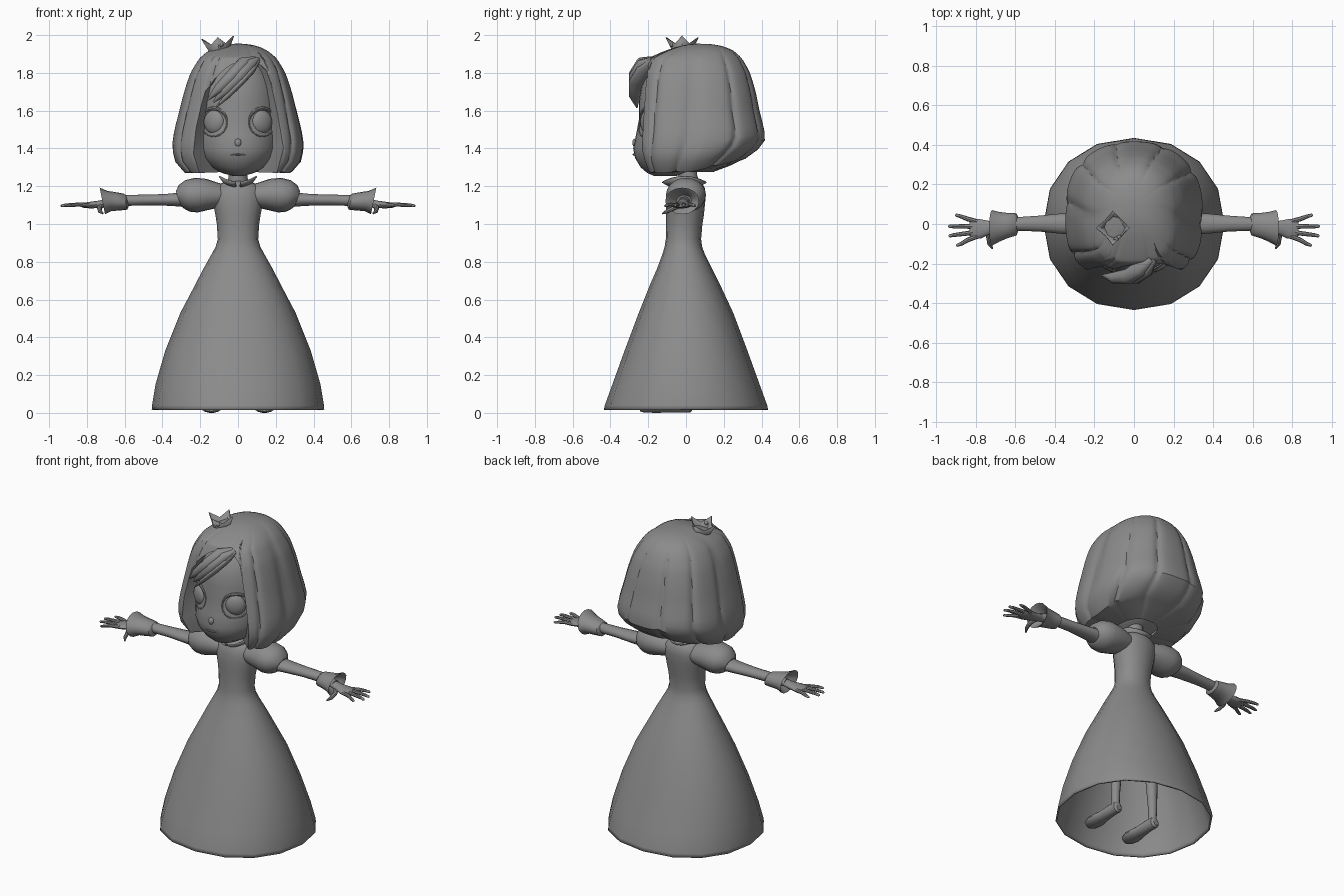
import bpy, bmesh, math
from mathutils import Vector, Matrix

if "Cube" in bpy.data.objects:
    bpy.data.objects.remove(bpy.data.objects["Cube"])

grey = bpy.data.materials.new("plain_grey")
grey.diffuse_color = (0.26, 0.26, 0.26, 1)
grey.use_nodes = True
grey.node_tree.nodes["Principled BSDF"].inputs["Base Color"].default_value = grey.diffuse_color


def finish(name, bm, angle=40, solid=0):
    bmesh.ops.recalc_face_normals(bm, faces=bm.faces)
    me = bpy.data.meshes.new(name)
    bm.to_mesh(me)
    bm.free()
    ob = bpy.data.objects.new(name, me)
    bpy.context.collection.objects.link(ob)
    me.materials.append(grey)
    bpy.ops.object.select_all(action='DESELECT')
    ob.select_set(True)
    bpy.context.view_layer.objects.active = ob
    bpy.ops.object.shade_smooth_by_angle(angle=math.radians(angle))
    if solid:
        mod = ob.modifiers.new("thickness", 'SOLIDIFY')
        mod.thickness, mod.offset = solid, -1
    return ob


def skin(rings, caps=(True, True), closed=True):
    """Join rings of points into a tube of quads."""
    bm = bmesh.new()
    vs = [[bm.verts.new(p) for p in r] for r in rings]
    n = len(rings[0])
    for r, q in zip(vs, vs[1:]):
        for i in range(n if closed else n - 1):
            j = (i + 1) % n
            bm.faces.new((r[i], r[j], q[j], q[i]))
    for cap, r in zip(caps, (vs[0], vs[-1])):
        if cap:
            bm.faces.new(r)
    return bm


def section(a, hx, yf, yb, e=2.0):
    """Point on an oval; angle a runs from the front toward +x."""
    s, c = math.sin(a), math.cos(a)
    x = hx * math.copysign(abs(s) ** (2 / e), s)
    y = (yf + yb) / 2 - (yb - yf) / 2 * math.copysign(abs(c) ** (2 / e), c)
    return x, y


def loft(rows, n, caps, e=2.0):
    return skin([[(*section(math.tau * i / n, hx, yf, yb, e), z) for i in range(n)]
                 for z, hx, yf, yb in rows], caps)


def tube(name, pts, n=12, up=(0, 0, 1), axis=None, caps=(True, True), angle=40):
    """Sweep ovals along points (x, y, z, side radius, up radius)."""
    P = [Vector(p[:3]) for p in pts]
    rings = []
    for k, p in enumerate(pts):
        t = Vector(axis) if axis else P[min(k + 1, len(P) - 1)] - P[max(k - 1, 0)]
        side = t.cross(Vector(up)).normalized()
        u = side.cross(t).normalized()
        rings.append([P[k] + side * p[3] * math.cos(math.tau * i / n)
                      + u * p[4] * math.sin(math.tau * i / n) for i in range(n)])
    return finish(name, skin(rings, caps), angle)


def ball(name, loc, size, rot=0, seg=20):
    bm = bmesh.new()
    bmesh.ops.create_uvsphere(bm, u_segments=seg, v_segments=seg // 2 + 2, radius=1)
    bm.transform(Matrix.Translation(loc) @ Matrix.Rotation(rot, 4, 'Z') @ Matrix.Diagonal((*size, 1)))
    return finish(name, bm, 60)


def smooth(lo, hi, v):
    t = min(1, max(0, (v - lo) / (hi - lo)))
    return t * t * (3 - 2 * t)


# Dress: bodice and bell skirt in one open shell
dress = [(1.228, .05, -.04, .06), (1.215, .09, -.075, .085), (1.19, .125, -.09, .1),
         (1.15, .14, -.1, .105), (1.1, .13, -.105, .1), (1.05, .12, -.105, .095),
         (1.0, .112, -.105, .087), (.92, .107, -.107, .08), (.88, .118, -.113, .085),
         (.84, .14, -.125, .1), (.76, .185, -.155, .14), (.68, .226, -.19, .18),
         (.53, .305, -.25, .25), (.33, .385, -.325, .325), (.15, .437, -.39, .39),
         (.04, .455, -.43, .43), (.017, .457, -.435, .435)]
finish("dress", loft(dress, 16, (True, False), 2.15), 40, .01)

# Head and neck
head = [(1.255, .03, -.17, -.05), (1.27, .085, -.205, 0), (1.30, .14, -.24, .07),
        (1.35, .19, -.27, .13), (1.40, .212, -.28, .17), (1.47, .223, -.265, .2),
        (1.55, .226, -.25, .22), (1.65, .222, -.25, .23), (1.73, .21, -.235, .22),
        (1.80, .18, -.205, .2), (1.86, .13, -.15, .16), (1.895, .06, -.07, .1)]
finish("head", loft(head, 32, (True, True)), 60)
tube("neck", [(0, .02, 1.19, .06, .06), (0, .01, 1.25, .05, .05), (0, 0, 1.36, .05, .05)], up=(0, -1, 0))


def face_y(x, z):
    """Front of the head at a given place."""
    for r, q in zip(head, head[1:]):
        if z <= q[0]:
            f = (z - r[0]) / (q[0] - r[0])
            hx, yf, yb = (r[k] + (q[k] - r[k]) * f for k in (1, 2, 3))
            return (yf + yb) / 2 - (yb - yf) / 2 * math.sqrt(max(0, 1 - (x / hx) ** 2))


# Face details
ball("nose", (0, -.27, 1.43), (.018, .014, .022), seg=12)
tube("mouth", [(-.04, -.268, 1.365, .004, .003), (0, -.276, 1.368, .009, .005),
               (.04, -.268, 1.365, .004, .003)], 8)
for s, side in ((1, "left"), (-1, "right")):
    ball(side + "_eye", (s * .126, face_y(.126, 1.54) + .008, 1.54), (.06, .03, .063), s * .5)
    # Eyelid rim, thicker along the top
    rim = []
    for k in range(33):
        a = math.tau * k / 32
        w = .004 + .006 * max(0, math.sin(a))
        x, z = .128 + .07 * math.cos(a), 1.538 + .074 * math.sin(a)
        rim.append((s * x, face_y(x, z) + .002, z, w, w))
    tube(side + "_eyelid", rim, 8, up=(0, -1, 0))

# Bobbed hair shell: (height, half width, front, back)
HAIR = [(1.955, 0, .08, .08), (1.942, .1, -.03, .19), (1.92, .15, -.1, .245), (1.88, .2, -.19, .29),
        (1.8, .25, -.225, .335), (1.7, .283, -.24, .365), (1.6, .308, -.25, .385), (1.5, .333, -.26, .41),
        (1.45, .342, -.265, .418), (1.4, .346, -.268, .385), (1.33, .33, -.25, .29), (1.26, .27, -.21, .18)]


def hair_row(z):
    w = math.sqrt(max(0, 1.955 - z))
    for r, q in zip(HAIR, HAIR[1:]):
        w0, w1 = math.sqrt(1.955 - r[0]), math.sqrt(1.955 - q[0])
        if w <= w1 or q is HAIR[-1]:
            f = (w - w0) / (w1 - w0)
            return [r[k] + (q[k] - r[k]) * f for k in (1, 2, 3)]


def hair_point(deg, z, bottom):
    u = math.sqrt((1.955 - z) / (1.955 - bottom))
    groove = (1 - abs(math.sin(math.pi * (deg + 14 + 10 * u) / 36))) ** 3
    scale = 1.012 - .045 * groove * min(1, 2 * u)
    hx, yf, yb = hair_row(z)
    x, y = section(math.radians(deg), hx, yf, yb, 3.1 if abs(deg) < 90 else 2.25)
    mid = (yf + yb) / 2
    return x * scale, mid + (y - mid) * scale, z


columns, steps = [], 24
for k in range(180):
    deg = -180 + 2 * k
    hairline = 1.88 - .17 * (abs(deg - 9) / 36) ** 1.4
    lower = 1.27 + .075 * smooth(80, 170, abs(deg))
    tip = (1 - abs(math.sin(math.pi * (deg + 24) / 36))) ** 2
    drop = smooth(28, 37, abs(deg))
    b = hairline + (lower + .01 * tip - hairline) * drop
    col = [hair_point(deg, 1.955 - (1.955 - b) * (j / steps) ** 2, b) for j in range(1, steps + 1)]
    # Underside turned in toward the neck, or into the forehead at the front
    hx, yf, yb = hair_row(b)
    mid = (yf + yb) / 2
    x, y, z = col[-1]
    for sc, f in ((.9, .15), (.7, .55), (.4, 1)):
        inner = b + f * ((1.275 - b) if drop > .9 else min(.09, max(0, 1.9 - b)))
        col.append((x * sc, mid + (y - mid) * sc, inner))
    columns.append(col)
finish("bob_hair", skin([[c[j] for c in columns] for j in range(steps + 3)], (True, False)), 35)

# Swept fringe locks and small side wisps
F = (0, -1, 0)
for k, (dx, dz, w) in enumerate(((0, 0, .036), (-.03, .012, .034), (.012, -.028, .018))):
    tube("fringe_lock_%d" % k, [(.1 + dx / 2, -.175, 1.872 + dz / 3, .012, .02),
                                (.06 + dx, -.225, 1.84 + dz, w, .04),
                                (0 + dx, -.265, 1.775 + dz, w, .04),
                                (-.07 + dx, -.272, 1.705 + dz, w * .8, .03),
                                (-.13 + dx, -.26, 1.645 + dz, .004, .004)], 10, F, angle=60)
for s in (1, -1):
    for k in range(2):
        tube("neck_wisp", [(s * (.25 - .05 * k), 0, 1.35, .03, .02), (s * (.2 - .05 * k), -.05, 1.3, .022, .014),
                           (s * (.14 - .03 * k), -.08, 1.275, .003, .003)], 8, F)

# Four-pointed crown, tilted on the head
rings = [[], []]
for i in range(8):
    a = math.tau * i / 8
    r, h = ((.082, .076), (.052, .04))[i % 2]
    rings[0].append((.045 * math.cos(a), .045 * math.sin(a), 0))
    rings[1].append((r * math.cos(a), r * math.sin(a), h))
bm = skin(rings, (True, False))
bm.transform(Matrix.Translation((-.1, -.02, 1.913)) @ Matrix.Rotation(-.1, 4, 'Y'))
finish("crown", bm, 20, .006)
ball("crown_gem", (-.09, -.075, 1.95), (.013, .01, .013), seg=8)

# Flared collar, split at the front
rings = [[], []]
for i in range(21):
    a = math.radians(8 + 344 * i / 20)
    c = math.cos(a)
    for ring, r, z in zip(rings, (.06, .1), (1.2, 1.255 - .03 * c * c)):
        ring.append((r * .95 * math.sin(a), -.01 - r * 1.15 * c, z))
finish("collar", skin(rings, (False, False), False), 40, .008)

for s, side in ((1, "left"), (-1, "right")):
    def arm_tube(part, pts, n=14, axis=None, **kw):
        return tube(side + part, [(s * p[0], *p[1:]) for p in pts], n, axis=axis, **kw)

    # Puffed sleeve, arm and flared cuff
    arm_tube("_puff_sleeve", [(.06, .005, 1.15, .07, .055), (.12, .005, 1.152, .09, .07), (.17, .003, 1.155, .1, .084),
                              (.22, 0, 1.153, .106, .092), (.265, 0, 1.148, .1, .085), (.295, 0, 1.14, .08, .068),
                              (.315, 0, 1.133, .055, .042)], 20)
    arm_tube("_arm", [(.28, 0, 1.13, .056, .04), (.38, .002, 1.128, .05, .032), (.48, .002, 1.127, .04, .029),
                      (.6, 0, 1.125, .034, .03), (.7, -.015, 1.115, .028, .024)])
    arm_tube("_cuff", [(.585, 0, 1.122, .034, .03), (.595, -.002, 1.118, .056, .043), (.64, -.008, 1.12, .064, .05),
                       (.68, -.014, 1.122, .075, .054), (.718, -.02, 1.122, .09, .072),
                       (.712, -.02, 1.122, .08, .062), (.66, -.01, 1.122, .04, .032)], 16, (s, 0, -.2))
    # Hand with spread fingers
    arm_tube("_palm", [(.68, -.015, 1.115, .026, .022), (.73, -.018, 1.105, .034, .02), (.78, -.024, 1.1, .05, .018),
                       (.815, -.026, 1.099, .05, .014), (.83, -.026, 1.098, .035, .008)])
    for k, (x, y, y0) in enumerate(((.905, .045, .012), (.94, -.012, -.012), (.938, -.06, -.038), (.9, -.108, -.062))):
        arm_tube("_finger_%d" % k, [(.79, y0, 1.099, .012, .012), (.84, y0 + (y - y0) * .4, 1.103, .012, .011),
                                    (x - .03, y0 + (y - y0) * .8, 1.1, .01, .009),
                                    (x - .006, y, 1.096, .008, .007), (x, y, 1.095, .003, .003)], 8)
    arm_tube("_thumb", [(.72, -.03, 1.1, .016, .014), (.735, -.065, 1.085, .013, .013),
                        (.73, -.1, 1.067, .011, .011), (.715, -.125, 1.055, .004, .004)], 8)

    # Leg and shoe under the skirt
    arm_tube("_leg", [(.14, 0, .05, .024, .024), (.14, 0, .14, .027, .027), (.13, 0, .4, .04, .04),
                      (.1, 0, .75, .05, .05)], 12, up=F)
    arm_tube("_shoe", [(.14, .032, .03, .018, .018), (.14, .02, .034, .03, .034), (.14, -.04, .036, .033, .036),
                       (.14, -.11, .03, .042, .03), (.14, -.18, .028, .056, .028), (.14, -.225, .024, .045, .022),
                       (.14, -.243, .018, .015, .01)], 14, (0, -1, 0))
